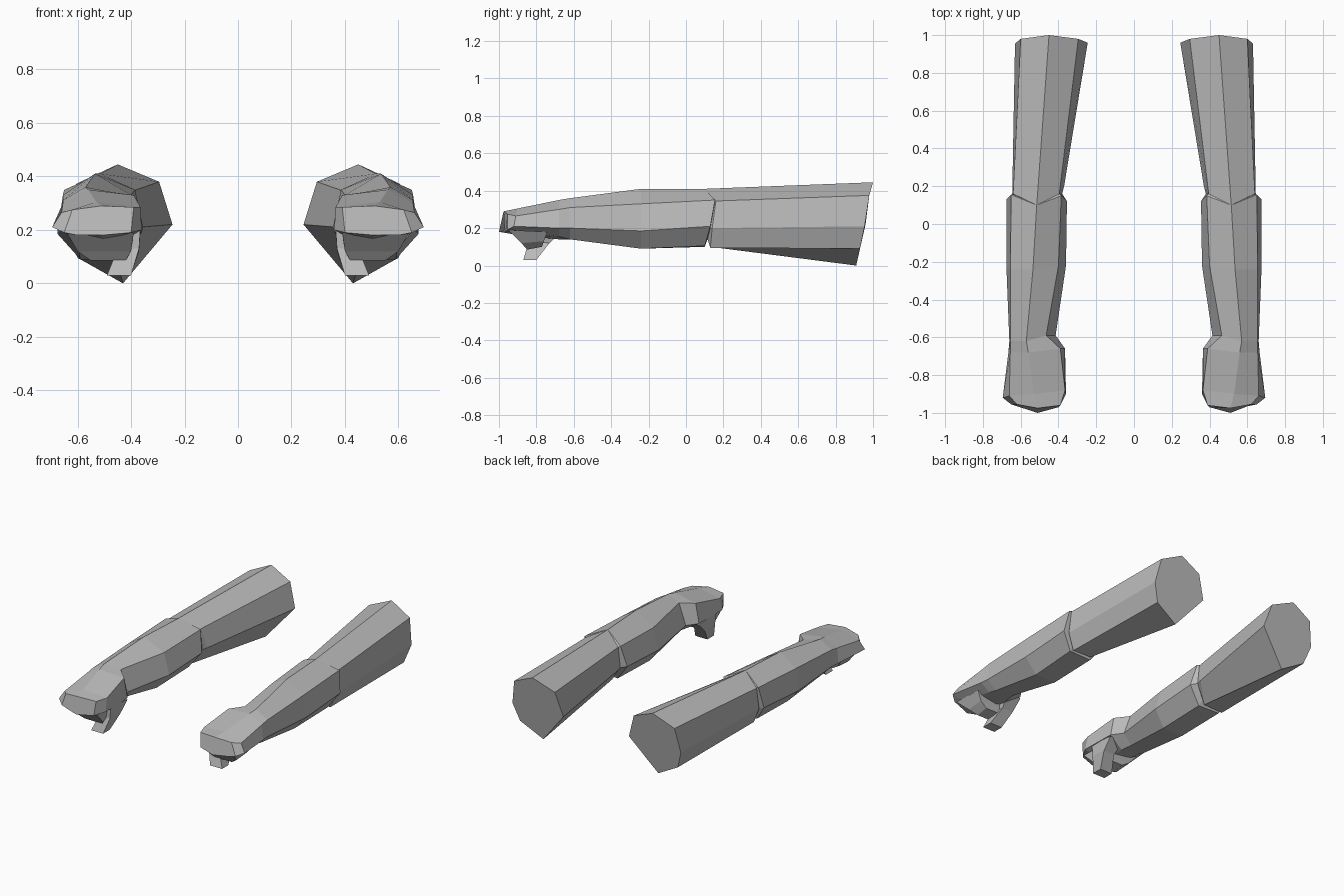
import bpy, bmesh

if "Cube" in bpy.data.objects:
    bpy.data.objects.remove(bpy.data.objects["Cube"])

skin = bpy.data.materials.new("plain_grey")
skin.diffuse_color = (0.5, 0.5, 0.5, 1)
skin.use_nodes = True
skin.node_tree.nodes["Principled BSDF"].inputs["Base Color"].default_value = skin.diffuse_color


def loft(name, rings, cap_start=False, cap_end=False):
    """Skin a run of cross-sections, then mirror the part to the other arm."""
    bm = bmesh.new()
    loops = [[bm.verts.new(p) for p in ring] for ring in rings]
    for a, b in zip(loops, loops[1:]):
        n = len(a)
        for i in range(n):
            j = (i + 1) % n
            bm.faces.new((a[i], a[j], b[j], b[i]))
    if cap_start:
        bm.faces.new(loops[0])
    if cap_end:
        bm.faces.new(loops[-1][::-1])
    bmesh.ops.recalc_face_normals(bm, faces=bm.faces)
    # the outside of each open tube must face away from its axis
    bm.faces.ensure_lookup_table()
    f = bm.faces[0]
    axis = sum((v.co for v in loops[0]), loops[0][0].co * 0) / len(loops[0])
    if f.normal.dot(f.calc_center_median() - axis) < 0:
        bmesh.ops.reverse_faces(bm, faces=bm.faces)
    mesh = bpy.data.meshes.new(name)
    bm.to_mesh(mesh)
    bm.free()
    mesh.materials.append(skin)
    ob = bpy.data.objects.new(name, mesh)
    bpy.context.collection.objects.link(ob)
    ob.modifiers.new("other_arm", 'MIRROR').use_mirror_merge = False
    return ob


# Section order: top, outer top, outer, outer low, bottom, inner, inner top
shoulder = [(.45, 1, .445), (.60, .98, .375), (.63, .955, .21), (.59, .93, .09),
            (.43, .91, 0), (.245, .96, .22), (.295, .98, .38)]
elbow_back = [(.515, .10, .41), (.64, .16, .345), (.645, .14, .20), (.60, .13, .095),
              (.46, .13, .10), (.37, .20, .21), (.395, .165, .345)]
elbow_crease = [(.515, .10, .41), (.635, .155, .345), (.635, .13, .20), (.59, .115, .14),
                (.46, .115, .14), (.38, .16, .21), (.395, .16, .345)]
elbow_front = [(.515, .10, .41), (.65, .155, .35), (.675, .13, .21), (.60, .10, .105),
               (.44, .10, .10), (.355, .12, .21), (.385, .15, .35)]
mid_forearm = [(.535, -.24, .41), (.655, -.24, .33), (.675, -.24, .185), (.59, -.24, .09),
               (.44, -.24, .09), (.36, -.22, .19), (.40, -.22, .33)]
wrist = [(.57, -.62, .36), (.655, -.62, .31), (.66, -.62, .20), (.60, -.62, .14),
         (.48, -.60, .14), (.415, -.59, .20), (.465, -.59, .34)]

loft("upper_arm", [shoulder, elbow_back, elbow_crease], cap_start=True)
loft("forearm", [elbow_crease, elbow_front, mid_forearm, wrist])

# Back of the hand, ending in the knuckles
hand_base = [(.56, -.68, .35), (.655, -.68, .30), (.665, -.68, .20), (.60, -.68, .155),
             (.47, -.68, .14), (.365, -.66, .20), (.39, -.66, .33)]
hand_front = [(.53, -.90, .305), (.66, -.91, .265), (.695, -.92, .21), (.62, -.90, .185),
              (.50, -.88, .16), (.36, -.90, .20), (.365, -.88, .285)]
knuckles = [(.51, -.975, .29), (.62, -.955, .275), (.65, -.955, .19), (.60, -.965, .18),
            (.51, -1, .18), (.40, -.97, .19), (.39, -.96, .285)]
loft("hand", [wrist, hand_base, hand_front, knuckles], cap_end=True)


def section(x0, x1, y0, y1, z0, z1):
    """Four corners: front edge at height z0, rear edge at z1."""
    return [(x0, y0, z0), (x1, y0, z0), (x1, y1, z1), (x0, y1, z1)]


# Fingers curled under the palm
loft("curled_fingers", [section(.39, .64, -.95, -.74, .19, .18),
                        section(.40, .60, -.88, -.76, .12, .13),
                        section(.42, .55, -.85, -.77, .085, .10)],
     cap_start=True, cap_end=True)

# Thumb folded down across the fingers
loft("thumb", [section(.365, .47, -.84, -.66, .21, .19),
               section(.37, .45, -.84, -.73, .13, .12),
               section(.40, .49, -.87, -.80, .03, .03)],
     cap_start=True, cap_end=True)
